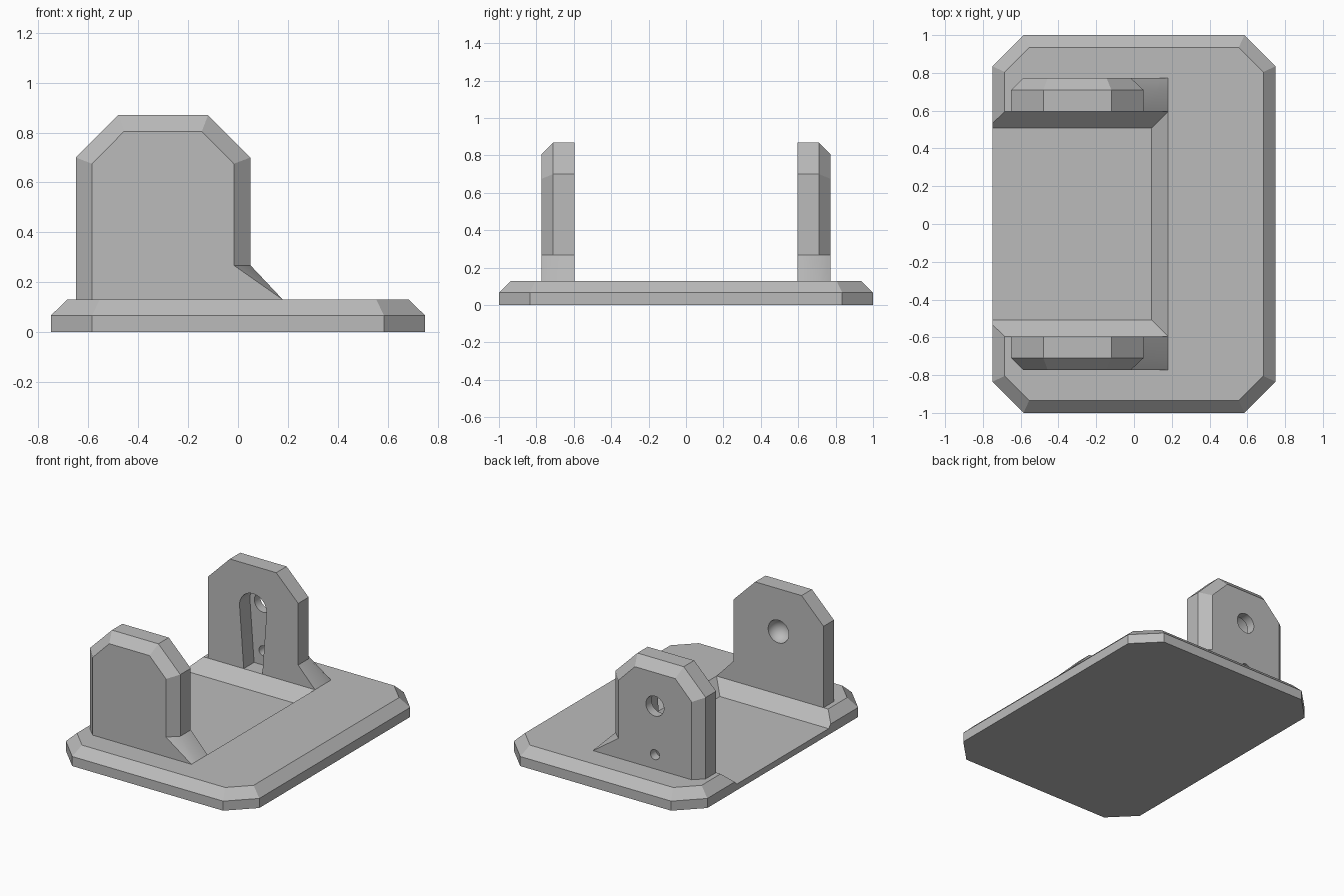
import bpy, bmesh
from math import sin, cos, pi, radians

if "Cube" in bpy.data.objects:
    bpy.data.objects.remove(bpy.data.objects["Cube"])

grey = bpy.data.materials.new("plain grey")
grey.use_nodes = True
grey.diffuse_color = (0.5, 0.5, 0.5, 1)
grey.node_tree.nodes["Principled BSDF"].inputs["Base Color"].default_value = (0.5, 0.5, 0.5, 1)


def finish(name, bm):
    bmesh.ops.recalc_face_normals(bm, faces=bm.faces)
    mesh = bpy.data.meshes.new(name)
    bm.to_mesh(mesh)
    bm.free()
    mesh.materials.append(grey)
    ob = bpy.data.objects.new(name, mesh)
    bpy.context.collection.objects.link(ob)
    return ob


def loft(name, layers):
    """Closed solid through matching loops of points."""
    bm = bmesh.new()
    loops = [[bm.verts.new(p) for p in layer] for layer in layers]
    n = len(loops[0])
    for a, b in zip(loops, loops[1:]):
        for i in range(n):
            j = (i + 1) % n
            bm.faces.new((a[i], a[j], b[j], b[i]))
    bm.faces.new(loops[0])
    bm.faces.new(loops[-1])
    # Merge shared corners where a chamfer runs out
    bmesh.ops.dissolve_degenerate(bm, edges=bm.edges, dist=1e-5)
    return finish(name, bm)


def upright(profile, y):
    return [(x, y, z) for x, z in profile]


def circle(r, x, z, n=32):
    return [(x + r * cos(2 * pi * i / n), z + r * sin(2 * pi * i / n)) for i in range(n)]


def cut(ob, cutter):
    """Subtract the cutter, bake the result and remove the cutter."""
    cutter.hide_render = True
    mod = ob.modifiers.new("cut", "BOOLEAN")
    mod.operation, mod.solver, mod.object = "DIFFERENCE", "EXACT", cutter
    bpy.context.view_layer.update()
    deps = bpy.context.evaluated_depsgraph_get()
    mesh = bpy.data.meshes.new_from_object(ob.evaluated_get(deps))
    ob.modifiers.clear()
    ob.data = mesh
    bpy.data.objects.remove(cutter)


def octagon(hx, hy, c, z):
    quarter = [(hx, hy - c), (hx - c, hy)]
    pts = quarter + [(-x, y) for x, y in reversed(quarter)]
    pts += [(-x, -y) for x, y in pts]
    return [(x, y, z) for x, y in pts]


# Base plate with chamfered rim
TOP = 0.13
base = loft("base_plate", [octagon(0.75, 1, 0.165, 0), octagon(0.75, 1, 0.165, 0.067),
                           octagon(0.685, 0.935, 0.13, TOP)])


# Sloped channel open on the right side
def channel(z):
    x, y = 0.18 + z - TOP, 0.595 + z - TOP
    return [(-0.9, -y, z), (x, -y, z), (x, y, z), (-0.9, y, z)]


cut(base, loft("channel_cutter", [channel(0.043), channel(0.2)]))

# Upright lugs: full outline, and smaller outline on the chamfered outer face
full = [(-0.65, TOP), (-0.65, 0.7), (-0.48, 0.87), (-0.12, 0.87),
        (0.05, 0.7), (0.05, 0.268), (0.18, TOP)]
small = [(-0.585, TOP), (-0.585, 0.675), (-0.457, 0.805), (-0.145, 0.805),
         (-0.017, 0.675), (-0.017, 0.268), (0.18, TOP)]
front, back = [loft(name, [upright(full, s * 0.595), upright(full, s * 0.71),
                           upright(small, s * 0.773)])
               for name, s in (("front_lug", -1), ("back_lug", 1))]

HX, HZ = -0.3, 0.57

# Round socket on the inside of the front lug
bm = bmesh.new()
bmesh.ops.create_uvsphere(bm, u_segments=32, v_segments=16, radius=0.08)
bmesh.ops.translate(bm, verts=bm.verts, vec=(HX, -0.595, HZ))
cut(front, finish("socket_cutter", bm))

# Tapered slot on the inside of the back lug
slot = [(HX + 0.105 * cos(pi * i / 16), HZ + 0.105 * sin(pi * i / 16)) for i in range(17)]
slot += [(HX - 0.07, 0.1), (HX + 0.07, 0.1)]
cut(back, loft("slot_cutter", [upright(slot, 0.5), upright(slot, 0.71)]))

# Pivot hole and small pin hole through the back lug
for r, z in ((0.07, HZ), (0.035, 0.23)):
    ring = circle(r, HX, z)
    cut(back, loft("hole_cutter", [upright(ring, 0.66), upright(ring, 0.9)]))

# Smooth only the round holes
bpy.ops.object.select_all(action="DESELECT")
for ob in (front, back):
    ob.select_set(True)
bpy.context.view_layer.objects.active = back
bpy.ops.object.shade_smooth_by_angle(angle=radians(25))
